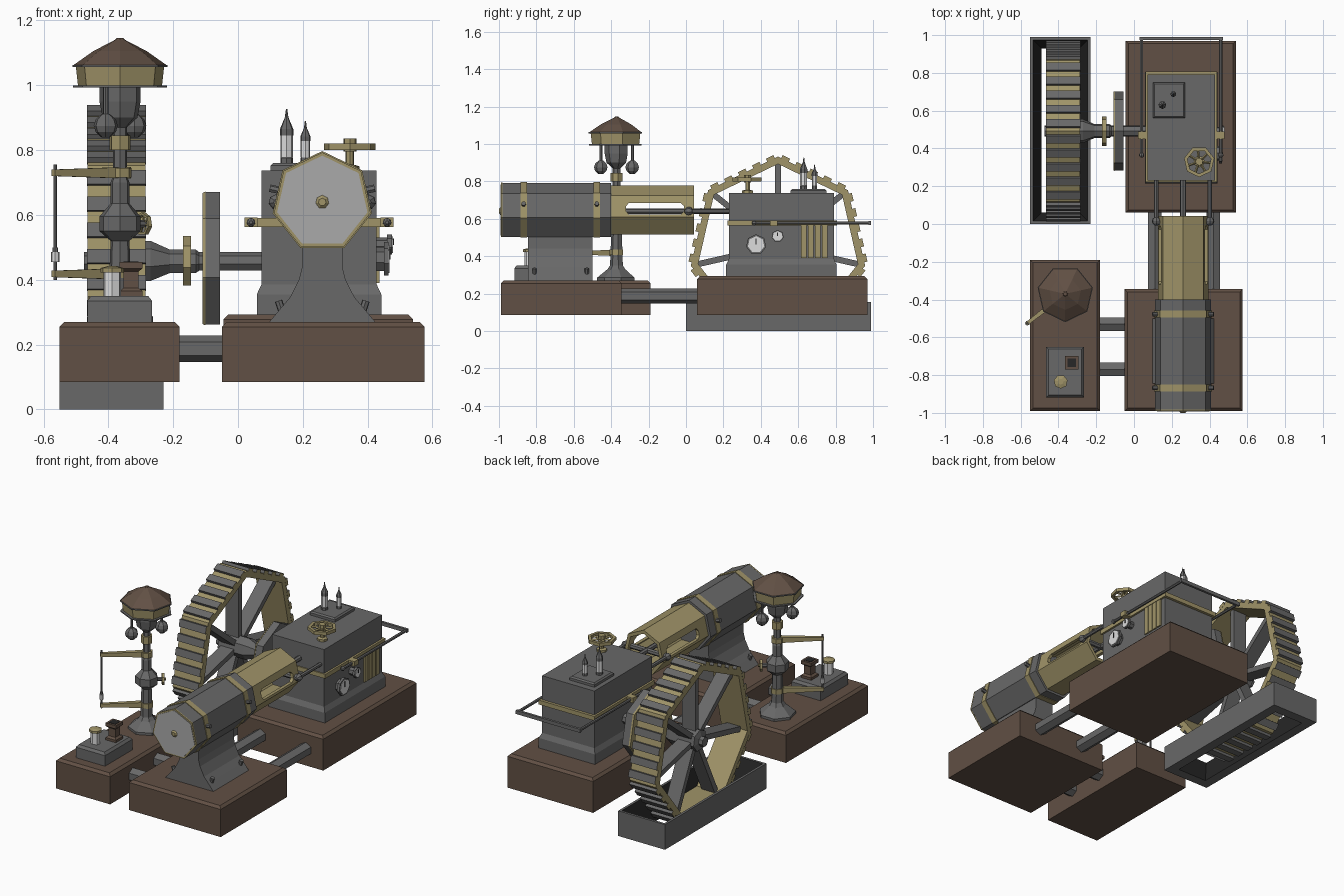
import bpy, bmesh, math
from mathutils import Matrix, Vector

if "Cube" in bpy.data.objects:
    bpy.data.objects.remove(bpy.data.objects["Cube"])

def mat(name, c):
    m = bpy.data.materials.new(name)
    m.diffuse_color = (*c, 1)
    m.use_nodes = True
    m.node_tree.nodes["Principled BSDF"].inputs["Base Color"].default_value = m.diffuse_color
    return m
GRAY = mat("iron gray", (.14, .14, .14))
GOLD = mat("brass", (.35, .295, .14))
BROWN = mat("brown base", (.12, .08, .058))
LIGHT = mat("light gray", (.40, .40, .40))
WHITE = mat("white", (.72, .72, .72))
DARK = mat("dark", (.02, .02, .02))

def finish(name, bm, *mats):
    bmesh.ops.recalc_face_normals(bm, faces=bm.faces)
    me = bpy.data.meshes.new(name)
    bm.to_mesh(me)
    bm.free()
    for m in mats:
        me.materials.append(m)
    ob = bpy.data.objects.new(name, me)
    bpy.context.scene.collection.objects.link(ob)
    return ob

def loft(bm, loops, closed=False):
    """Skin vertex loops; closed joins the last loop to the first, else both ends are capped."""
    vs = [[bm.verts.new(p) for p in l] for l in loops]
    n = len(vs[0])
    pairs = list(zip(vs, vs[1:])) + ([(vs[-1], vs[0])] if closed else [])
    for a, b in pairs:
        for i in range(n):
            j = (i + 1) % n
            bm.faces.new((a[i], a[j], b[j], b[i]))
    if not closed:
        bm.faces.new(vs[0])
        bm.faces.new(vs[-1])

def lathe(name, prof, loc, axis, m, n=7, closed=False):
    """Revolve (radius, distance) points; the first corner faces up (or front for upright parts)."""
    ax = Vector(axis).normalized()
    up = Vector((0, -1, 0)) if abs(ax.z) > .9 else Vector((0, 0, 1))
    up = (up - ax * up.dot(ax)).normalized()
    sd = ax.cross(up)
    loops = [[Vector(loc) + ax * h + r * (up * math.cos(t) + sd * math.sin(t))
              for t in (2 * math.pi * i / n for i in range(n))] for r, h in prof]
    bm = bmesh.new()
    loft(bm, loops, closed)
    return finish(name, bm, m)

def rod(name, a, b, r, m, n=7):
    d = Vector(b) - Vector(a)
    return lathe(name, [(r, 0), (r, d.length)], a, d, m, n)

def ball(name, c, r, m, axis=(0, 0, 1)):
    return lathe(name, [(r * s, r * h) for s, h in ((.35, -.95), (.85, -.5), (1, 0), (.85, .5), (.35, .95))], c, axis, m)

def stack(name, rect, levels, m, closed=False):
    """Rectangular block lofted through (z, inset) levels."""
    x0, x1, y0, y1 = rect
    bm = bmesh.new()
    loft(bm, [[(x0 + i, y0 + i, z), (x1 - i, y0 + i, z), (x1 - i, y1 - i, z), (x0 + i, y1 - i, z)]
              for z, i in levels], closed)
    return finish(name, bm, m)

def box(name, x0, x1, y0, y1, z0, z1, m):
    return stack(name, (x0, x1, y0, y1), [(z0, 0), (z1, 0)], m)

def prism(name, pts, axis, a, b, m):
    put = {'X': lambda p, d: (d, p[0], p[1]), 'Y': lambda p, d: (p[0], d, p[1])}[axis]
    bm = bmesh.new()
    loft(bm, [[put(p, d) for p in pts] for d in (a, b)])
    return finish(name, bm, m)

def handwheel(name, c, axis, r, t):
    lathe(name + "_rim", [(r, -t), (r, t), (r * .78, t), (r * .78, -t)], c, axis, GOLD, 7, True)
    lathe(name + "_hub", [(r * .25, -t * 1.5), (r * .25, t * 2.5)], c, axis, GOLD)
    ax = Vector(axis).normalized()
    u = ax.orthogonal().normalized()
    for i in range(7):
        d = Matrix.Rotation(2 * math.pi * i / 7, 3, ax) @ u
        rod(name + "_spoke", c, Vector(c) + d * r * .85, r * .08, GOLD, 4)

# Wheel pit, open below, dark inside
pit = stack("wheel_pit", (-.55, -.23, 0, .99), [(0, .06), (0, 0), (.155, 0), (.155, .015)], GRAY, True)
pit.data.materials.append(DARK)
for p in pit.data.polygons:
    if .02 < p.center.z < .14 and abs(p.normal.z) > .1:
        p.material_index = 1

# Bases and connecting beams
for nm, rect, top in (("governor_base", (-.55, -.18, -.99, -.19), .27),
                      ("cylinder_base", (-.05, .575, -.99, -.345), .27),
                      ("engine_base", (-.045, .54, .06, .97), .293)):
    stack(nm, rect, [(.085, 0), (top - .015, 0), (top, .015)], BROWN)
for y in (-.53, -.77):
    rod("cross_beam", (-.2, y, .187), (-.03, y, .187), .041, GRAY, 6)
for x in (.11, .42):
    rod("long_beam", (x, -.36, .187), (x, .08, .187), .041, GRAY, 6)

# Big paddle wheel
WY, WZ, N = .492, .455, 7
R = .478
lathe("wheel_rim", [(R, -.465), (R, -.285), (R - .04, -.285), (R - .04, -.465)], (0, WY, WZ), (1, 0, 0), GOLD, N, True)
bm = bmesh.new()
side, apo = 2 * R * math.sin(math.pi / N), R * math.cos(math.pi / N)
for i in range(N):
    rot = Matrix.Translation((-.375, WY, WZ)) @ Matrix.Rotation(2 * math.pi * (i + .5) / N, 4, 'X')
    for k in range(5):
        t = ((k + .5) / 5 - .5) * side
        bmesh.ops.create_cube(bm, size=1, matrix=rot @ Matrix.Translation((0, t, apo + .005)) @ Matrix.Diagonal((.182, .044, .024, 1)))
slats = finish("wheel_slats", bm, GRAY, GOLD)
for p in slats.data.polygons:
    p.material_index = int(abs(p.normal.x) > .9)
bm = bmesh.new()
for i in range(N):
    rot = Matrix.Translation((-.375, WY, WZ)) @ Matrix.Rotation(2 * math.pi * i / N, 4, 'X')
    bmesh.ops.create_cube(bm, size=1, matrix=rot @ Matrix.Translation((0, 0, .235)) @ Matrix.Diagonal((.09, .032, .43, 1)))
finish("wheel_spokes", bm, GRAY)

# Axle, flange and flywheel
lathe("axle_hub", [(.03, -.475), (.03, -.45), (.065, -.44), (.065, -.27), (.038, -.21), (.038, -.13), (.03, -.12), (.03, .09)],
      (0, WY, WZ), (1, 0, 0), GRAY)
lathe("axle_flange", [(.08, -.17), (.08, -.145)], (0, WY, WZ), (1, 0, 0), GOLD)
lathe("flywheel", [(.215, -.1), (.215, -.055)], (0, WY, WZ), (1, 0, 0), GRAY)
lathe("flywheel_plate", [(.213, -.109), (.217, -.1)], (0, WY, WZ), (1, 0, 0), GOLD)

# Main cylinder with bands
CX, CZ = .26, .64
Y = (0, 1, 0)
lathe("cylinder_barrel", [(.1525, -.985), (.1525, -.4)], (CX, 0, CZ), Y, GRAY)
lathe("cylinder_front_rim", [(.153, -.99), (.153, -.982)], (CX, 0, CZ), Y, GOLD)
lathe("cylinder_front_plate", [(.143, -.993), (.143, -.985)], (CX, 0, CZ), Y, LIGHT)
lathe("cylinder_front_knob", [(.012, -1), (.022, -.992)], (CX, 0, CZ), Y, GOLD)
for y in (-.868, -.477):
    lathe("cylinder_band", [(.157, y - .018), (.157, y + .018)], (CX, 0, CZ), Y, GOLD)
    for s in (-1, 1):
        rod("band_bolt", (CX + s * .13, y, CZ + .035), (CX + s * .162, y, CZ + .042), .012, GRAY)

# Crosshead guide tube with a slot through both sides
guide = lathe("crosshead_guide", [(.137, -.41), (.137, .042), (.115, .042), (.115, -.41)], (CX, 0, CZ), Y, GOLD, 7, True)
slot = prism("slot_cutter", [(-.32, .64), (-.305, .622), (-.03, .622), (-.01, .64), (-.01, .668), (-.03, .685), (-.305, .685), (-.32, .668)],
             'X', 0, .6, GOLD)
slot.hide_render = True
mod = guide.modifiers.new("slot", 'BOOLEAN')
mod.operation, mod.object, mod.solver = 'DIFFERENCE', slot, 'EXACT'
guide.data = bpy.data.meshes.new_from_object(guide.evaluated_get(bpy.context.evaluated_depsgraph_get()))
guide.modifiers.clear()
bpy.data.objects.remove(slot)
rod("piston_rod", (CX, -.41, CZ), (CX, .25, CZ), .016, GRAY)
rod("crosshead", (CX - .15, .01, CZ), (CX + .15, .01, CZ), .016, GRAY)
for s in (-1, 1):
    x = CX + s * .142
    ball("side_rod_end", (x, .015, CZ), .024, GRAY, Y)
    rod("side_rod", (x, .01, CZ), (x, .25, CZ), .012, GRAY)

# Cylinder saddle with foot bolts
half = [(.165, .268), (.13, .31), (.1, .345), (.072, .40), (.062, .44), (.062, .53)]
prism("cylinder_saddle", [(CX + w, z) for w, z in half] + [(CX - w, z) for w, z in reversed(half)], 'Y', -.845, -.5, GRAY)
for s in (-1, 1):
    for y in (-.81, -.53):
        rod("saddle_bolt", (CX + s * .12, y, .29), (CX + s * .135, y, .335), .012, GRAY)

# Engine housing and belt
stack("engine_housing", (.058, .442, .215, .805), [(.29, 0), (.355, 0), (.385, .014), (.737, .014)], GRAY)
stack("engine_belt", (.06, .44, .222, .808), [(.563, 0), (.59, 0)], GOLD)
for s in (-1, 1):
    x = .25 + s * .21
    box("rod_bracket", x - .02, x + .02, .45, .49, .562, .592, GOLD)
    rod("slide_rod", (x, .36, .577), (x, .99, .577), .009, GRAY)
    ball("slide_rod_tip", (x, .365, .577), .014, GRAY, Y)
box("slide_rod_bar", .03, .47, .975, .99, .566, .588, GRAY)
for k in range(4):
    y = .615 + k * .037
    box("side_louvre", .42, .437, y, y + .03, .39, .565, GOLD)

# Gauges on the right side
for y, z, r, d in ((.375, .462, .055, .465), (.49, .507, .033, .475)):
    lathe("gauge_case", [(r * .7, .42), (r * .7, d - .015), (r, d - .015), (r, d)], (0, y, z), (1, 0, 0), GRAY)
    lathe("gauge_face", [(r * .82, d - .01), (r * .82, d + .003)], (0, y, z), (1, 0, 0), WHITE)
    box("gauge_needle", d + .002, d + .006, y - .003, y + .003, z, z + r * .6, DARK)

# Whistles on their plate, handwheel
stack("whistle_plate", (.1, .27, .56, .75), [(.73, 0), (.752, 0), (.76, .008)], GRAY)
for x, y, k in ((.15, .63, 1), (.208, .688, .75)):
    lathe("whistle_base", [(.02 * k, .755), (.02 * k, .775), (.012 * k, .785)], (x, y, 0), (0, 0, 1), GRAY)
    lathe("whistle_body", [(.02 * k, .777), (.02 * k, .777 + .07 * k)], (x, y, 0), (0, 0, 1), WHITE)
    lathe("whistle_top", [(.021 * k, 0), (.021 * k, .02 * k), (.006 * k, .055 * k), (.002, .082 * k)],
          (x, y, .775 + .07 * k), (0, 0, 1), GRAY)
lathe("valve_stem", [(.03, .735), (.03, .75), (.013, .755), (.013, .8)], (.345, .33, 0), (0, 0, 1), GOLD)
handwheel("top_handwheel", (.345, .33, .81), (0, 0, 1), .082, .01)

# Governor column
GX, GY = -.364, -.37
def gov(name, prof, m):
    return lathe(name, prof, (GX, GY, 0), (0, 0, 1), m)
gov("governor_column", [(.105, .268), (.105, .285), (.05, .33), (.036, .35), (.03, .52), (.065, .55), (.065, .595), (.03, .635),
                        (.03, .70), (.022, .72), (.022, .87), (.055, .9), (.065, .95), (.065, 1.0)], GRAY)
for z, h, r in ((.405, .03, .038), (.715, .03, .036), (.80, .045, .033)):
    gov("column_collar", [(r, z), (r, z + h)], GOLD)
gov("governor_drum", [(.133, 1.0), (.14, 1.06)], GOLD)
for z, r in ((.993, .148), (1.056, .15)):
    gov("drum_brim", [(r, z), (r, z + .007)], GRAY)
gov("governor_roof", [(.146, 1.063), (.085, 1.105), (.016, 1.14), (.01, 1.146)], BROWN)
for s in (-1, 1):
    c = (GX + s * .044, GY + s * .084, .875)
    ball("governor_ball", c, .038, GRAY)
    rod("ball_arm", c, (c[0], c[1], 1.0), .008, GRAY)

# Diagonal bracket arms with a linkage rod
d = Vector((-.2, -.155, 0))
n = Vector((.155, -.2, 0)).normalized()
col = Vector((GX, GY, 0))
for z, s in ((.73, 1), (.418, -1)):
    bm = bmesh.new()
    loft(bm, [[col + d * f + n * w + Vector((0, 0, z + q)) for w, q in ((-t, -h), (t, -h), (t, h), (-t, h))]
              for f, t, h in ((-.12, .016, .018), (1.03, .009, .01))])
    finish("bracket_arm", bm, GOLD)
e = col + d
rod("linkage_rod", e + Vector((0, 0, .4)), e + Vector((0, 0, .755)), .006, GRAY)
rod("linkage_sleeve", e + Vector((0, 0, .455)), e + Vector((0, 0, .485)), .013, WHITE)
rod("linkage_clamp", e + Vector((0, 0, .485)), e + Vector((0, 0, .5)), .009, GRAY)
rod("side_valve_stem", col + Vector((0, 0, .572)), col - d * .38 + Vector((0, 0, .572)), .012, GRAY)
handwheel("side_handwheel", col - d * .36 + Vector((0, 0, .572)), -d, .036, .007)

# Lubricator block with oil glass and chimney
stack("lubricator_block", (-.465, -.265, -.918, -.65), [(.268, 0), (.335, 0), (.35, .012)], GRAY)
lathe("oil_glass", [(.028, .345), (.028, .425)], (-.388, -.835, 0), (0, 0, 1), WHITE)
lathe("oil_cap", [(.037, .422), (.037, .436), (.015, .442)], (-.388, -.835, 0), (0, 0, 1), GOLD)
stack("chimney", (-.365, -.295, -.77, -.70), [(.345, 0), (.365, 0), (.375, .012), (.425, .012), (.435, 0), (.455, 0)], BROWN)
box("chimney_opening", -.353, -.307, -.758, -.712, .45, .457, DARK)
